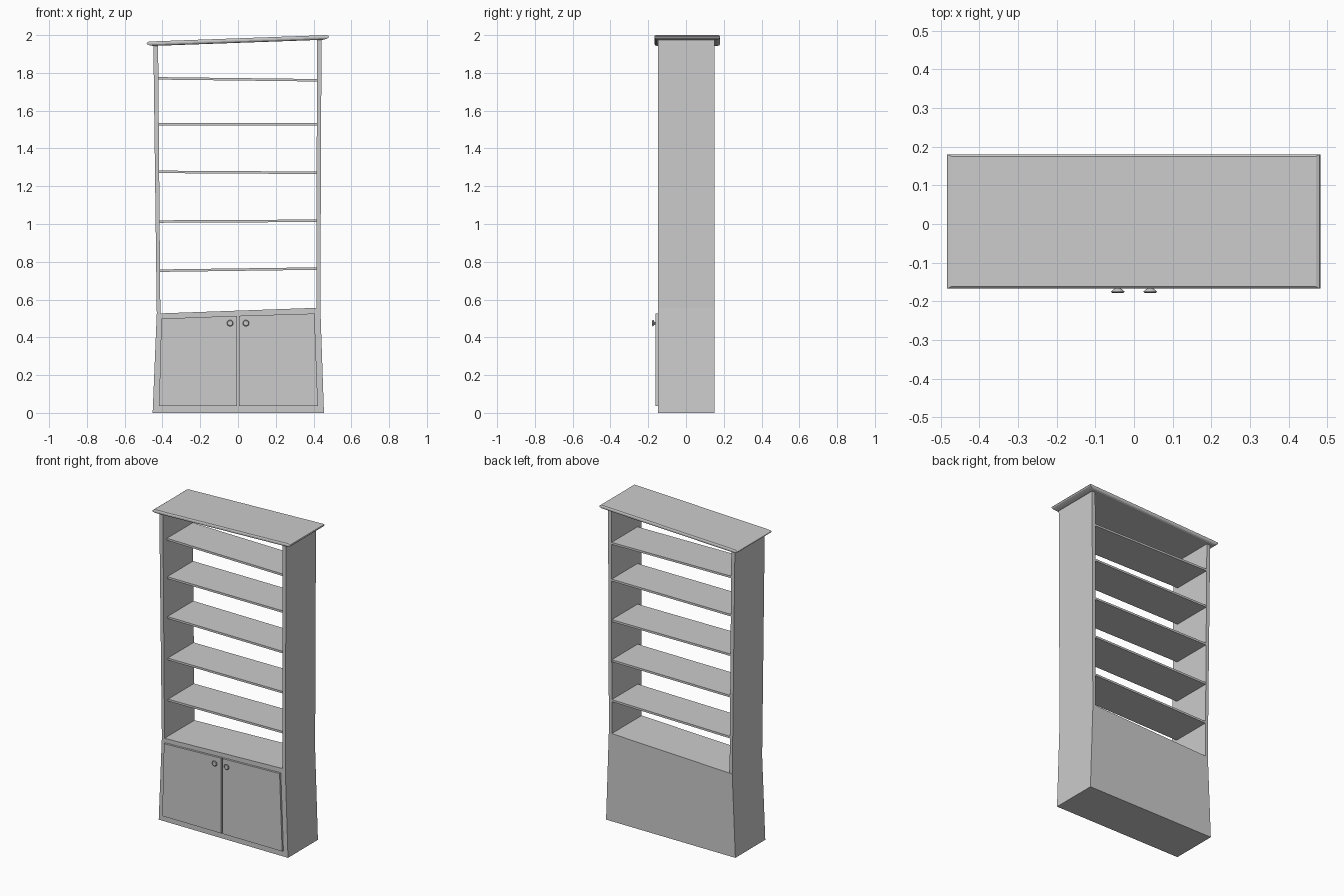
import bpy, bmesh, math
from mathutils import Matrix

if "Cube" in bpy.data.objects:
    bpy.data.objects.remove(bpy.data.objects["Cube"])


def finish(bm, name):
    bmesh.ops.recalc_face_normals(bm, faces=bm.faces)
    mesh = bpy.data.meshes.new(name)
    bm.to_mesh(mesh)
    bm.free()
    ob = bpy.data.objects.new(name, mesh)
    bpy.context.collection.objects.link(ob)
    return ob


def loft(name, rings):
    """Closed solid through a list of rings with equal point counts."""
    bm = bmesh.new()
    rows = [[bm.verts.new(p) for p in ring] for ring in rings]
    n = len(rows[0])
    for a, b in zip(rows, rows[1:]):
        for i in range(n):
            j = (i + 1) % n
            bm.faces.new((a[i], a[j], b[j], b[i]))
    bm.faces.new(rows[0])
    bm.faces.new(rows[-1])
    return finish(bm, name)


def prism(name, outline, y0, y1):
    """Front (x, z) outline pushed through the depth."""
    return loft(name, [[(x, y, z) for x, z in outline] for y in (y0, y1)])


# Flared cupboard base with a sloping top
prism("cupboard_base", [(-0.452, 0), (0.455, 0), (0.436, 0.557), (-0.43, 0.526)], -0.149, 0.151)

# Crooked upright side panels
prism("left_side", [(-0.43, 0.526), (-0.411, 0.5265), (-0.423, 1.945), (-0.448, 1.945)], -0.149, 0.15)
prism("right_side", [(0.415, 0.556), (0.436, 0.557), (0.442, 1.98), (0.418, 1.979)], -0.149, 0.15)

# Skewed shelves: left and right centre heights
heights = [(0.753, 0.764), (1.013, 1.017), (1.276, 1.271), (1.528, 1.528), (1.771, 1.761)]
for i, (zl, zr) in enumerate(heights):
    t = 0.0065
    xl = -0.413 - 0.008 * i / 4
    prism(f"shelf_{i + 1}", [(xl, zl - t), (0.417, zr - t), (0.417, zr + t), (xl, zl + t)], -0.11, 0.149)

# Tilted cornice board with a rounded edge: (x inset, y inset, height)
rings = []
for ix, iy, h in [(0.032, 0.012, 0), (0.017, 0.004, 0.004), (0.004, 0.0005, 0.009), (0, 0, 0.015),
                  (0.003, 0.001, 0.020), (0.012, 0.005, 0.024)]:
    xl, xr, yf, yb = -0.484 + ix, 0.482 - ix, -0.167 + iy, 0.18 - iy
    zl, zr = (1.976 + (x - 0.471) * 0.036 + h for x in (xl, xr))
    rings.append([(xl, yf, zl), (xr, yf, zr), (xr, yb, zr), (xl, yb, zl)])
loft("cornice", rings)

# Pair of doors
prism("left_door", [(-0.418, 0.037), (-0.005, 0.037), (-0.005, 0.514), (-0.406, 0.499)], -0.162, -0.148)
prism("right_door", [(0.005, 0.037), (0.423, 0.037), (0.405, 0.526), (0.005, 0.514)], -0.162, -0.148)

# Round knobs, wide at the front and tapering to the door: (radius, y)
profile = [(0.007, -0.160), (0.007, -0.166), (0.017, -0.174), (0.017, -0.176), (0.013, -0.179)]
for side, x in (("left", -0.042), ("right", 0.042)):
    rings = []
    for r, y in profile:
        rings.append([(x + r * math.cos(a), y, 0.475 + r * math.sin(a))
                      for a in (2 * math.pi * k / 16 for k in range(16))])
    loft(f"{side}_knob", rings)
